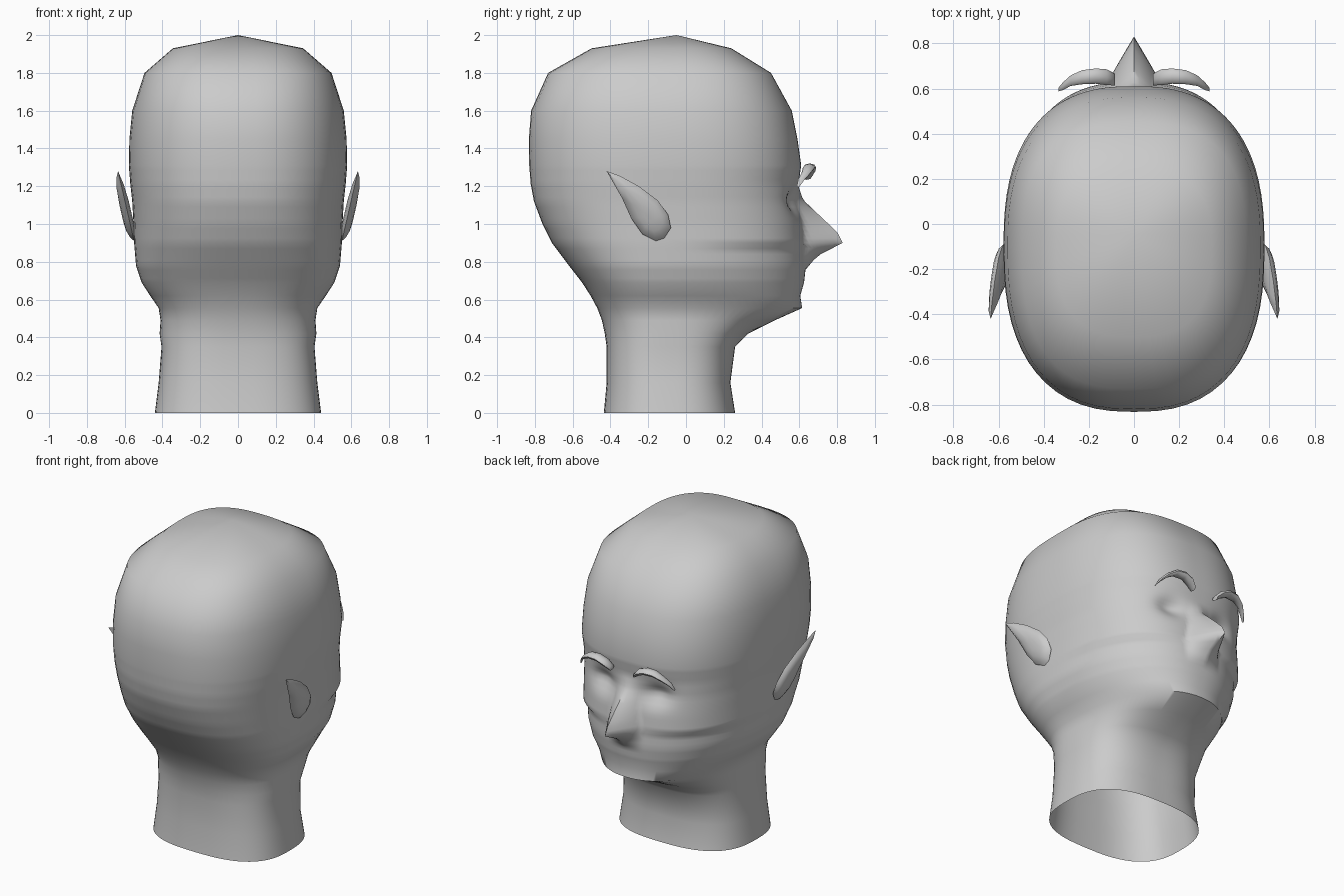
import bpy, bmesh, math
from mathutils import Vector

cube = bpy.data.objects.get("Cube")
if cube:
    bpy.data.objects.remove(cube, do_unlink=True)

grey = bpy.data.materials.new("plain grey")
grey.use_nodes = True
colour = (0.6, 0.6, 0.6, 1)
grey.diffuse_color = colour
grey.node_tree.nodes["Principled BSDF"].inputs["Base Color"].default_value = colour


def finish(bm, name, sharp=60):
    """Turn a bmesh into a smooth shaded grey object."""
    bmesh.ops.recalc_face_normals(bm, faces=bm.faces)
    mesh = bpy.data.meshes.new(name)
    bm.to_mesh(mesh)
    bm.free()
    mesh.materials.append(grey)
    obj = bpy.data.objects.new(name, mesh)
    bpy.context.collection.objects.link(obj)
    bpy.ops.object.select_all(action='DESELECT')
    obj.select_set(True)
    bpy.context.view_layer.objects.active = obj
    bpy.ops.object.shade_smooth_by_angle(angle=math.radians(sharp))
    return obj


def bridge(bm, a, b):
    """Join two closed loops of equal length."""
    for i in range(len(a)):
        j = (i + 1) % len(a)
        bm.faces.new((a[i], a[j], b[j], b[i]))


def lookup(table, z):
    """Linear value of a (z, value) table."""
    for (z0, v0), (z1, v1) in zip(table, table[1:]):
        if z0 <= z <= z1:
            return v0 + (v1 - v0) * (z - z0) / (z1 - z0)
    return 0


def power(v, n):
    return math.copysign(abs(v) ** (2 / n), v)


# Head and neck sections: height, half width, back, front
SECTIONS = [
    (0, .44, -.435, .26), (.16, .42, -.42, .235), (.35, .405, -.42, .26),
    (.42, .415, -.43, .33), (.49, .41, -.445, .47), (.555, .42, -.47, .615),
    (.62, .465, -.505, .605), (.69, .51, -.55, .625), (.78, .54, -.62, .635),
    (.9, .55, -.71, .63), (1.0, .553, -.76, .62), (1.12, .56, -.805, .60),
    (1.21, .57, -.822, .595), (1.31, .578, -.83, .61), (1.45, .575, -.832, .59),
    (1.6, .56, -.82, .56), (1.8, .495, -.73, .45), (1.93, .345, -.5, .24),
]
NOSE_DEPTH = [(.76, 0), (.83, .06), (.9, .2), (.95, .18), (1.05, .09), (1.13, .02), (1.2, 0)]
NOSE_WIDTH = [(.76, .12), (.9, .12), (1.05, .09), (1.2, .07)]
CENTRE = -.1
SIDES = 96


def face_shape(x, y, z):
    """Push the nose out and the eye sockets in."""
    if y > .25:
        width = lookup(NOSE_WIDTH, z)
        if width:
            y += lookup(NOSE_DEPTH, z) * max(0, 1 - abs(x) / width)
        d = ((abs(x) - .19) / .085) ** 2 + ((z - 1.12) / .06) ** 2
        y -= .05 * math.exp(-d)
    return x, y, z


def section_ring(bm, z, half, back, front):
    ring = []
    for i in range(SIDES):
        t = 2 * math.pi * i / SIDES
        t -= .7 * math.sin(t)          # closer spacing on the face
        s, c = math.sin(t), math.cos(t)
        n = 2.5
        if .45 < z < .9 and c > 0:
            n = 2.2                    # narrower jaw
        if z < .4 or z > 1.7:
            n = 2.7
        x = half * power(s, n)
        reach = front - CENTRE if c > 0 else CENTRE - back
        ring.append(bm.verts.new(face_shape(x, CENTRE + reach * power(c, n), z)))
    return ring


bm = bmesh.new()
rings = []
for low, high in zip(SECTIONS, SECTIONS[1:]):
    steps = 4 if .65 < low[0] < 1.3 else 1
    for k in range(steps):
        f = k / steps
        rings.append(section_ring(bm, *[a + (b - a) * f for a, b in zip(low, high)]))
rings.append(section_ring(bm, *SECTIONS[-1]))
for a, b in zip(rings, rings[1:]):
    bridge(bm, a, b)
apex = bm.verts.new((0, -.05, 2))
for i in range(SIDES):
    bm.faces.new((rings[-1][i], rings[-1][(i + 1) % SIDES], apex))
finish(bm, "head")

# Pointed ears: outline in y and z, domed outside
EAR = [(-.42, 1.28), (-.35, 1.255), (-.25, 1.2), (-.15, 1.125), (-.095, 1.05),
       (-.08, .98), (-.115, .925), (-.16, .91), (-.23, .945), (-.29, 1.03), (-.34, 1.14)]


def ear_loop(bm, side, scale, bulge):
    loop = []
    for y, z in EAR:
        y, z = -.19 + (y + .19) * scale, 1.04 + (z - 1.04) * scale
        x = .55 + .085 * (z - .91) / .37 + bulge
        loop.append(bm.verts.new((side * x, y, z)))
    return loop


for side, name in ((1, "left"), (-1, "right")):
    bm = bmesh.new()
    loops = [ear_loop(bm, side, s, b) for s, b in
             ((.35, -.02), (.7, -.014), (1, 0), (.85, .017), (.6, .029), (.25, .034))]
    for a, b in zip(loops, loops[1:]):
        bridge(bm, a, b)
    bm.faces.new(loops[0])
    bm.faces.new(loops[-1])
    finish(bm, name + "_ear")

# Arched eyebrows: x, y, z, half thickness
BROW = [(.085, .64, 1.25, .02), (.12, .65, 1.28, .027), (.17, .655, 1.3, .026),
        (.23, .65, 1.298, .024), (.28, .635, 1.27, .018), (.315, .61, 1.235, .013),
        (.335, .595, 1.2, .006)]
for side, name in ((1, "left"), (-1, "right")):
    bm = bmesh.new()
    loops = []
    for x, y, z, r in BROW:
        loop = []
        for i in range(8):
            t = math.tau * i / 8
            loop.append(bm.verts.new((side * x, y + 1.3 * r * math.cos(t),
                                      z + .8 * r * math.sin(t))))
        loops.append(loop)
    for a, b in zip(loops, loops[1:]):
        bridge(bm, a, b)
    bm.faces.new(loops[0])
    bm.faces.new(loops[-1])
    finish(bm, name + "_eyebrow")
